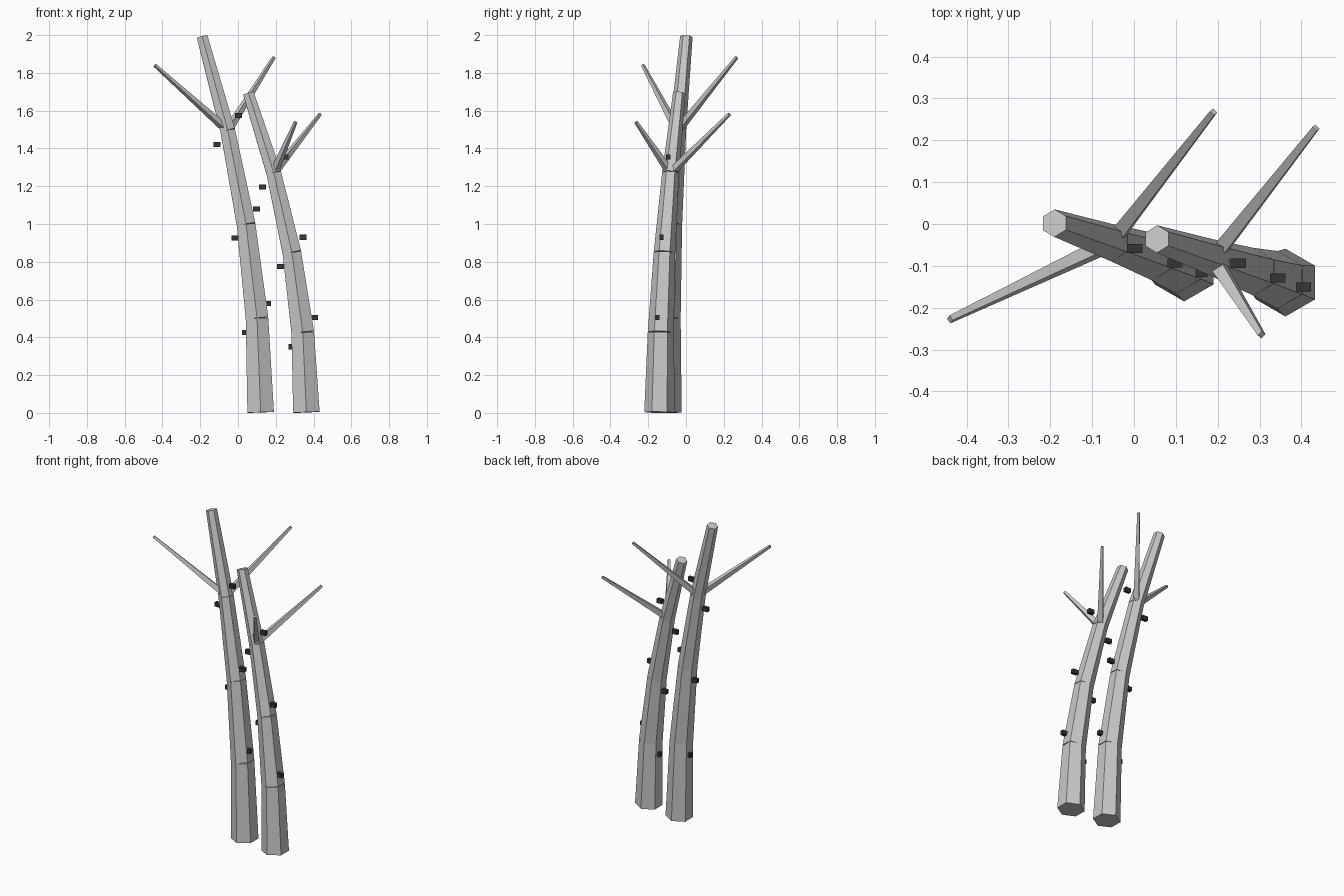
import bpy, bmesh
from mathutils import Vector, Matrix

if "Cube" in bpy.data.objects:
    bpy.data.objects.remove(bpy.data.objects["Cube"])


def material(name, v):
    m = bpy.data.materials.new(name)
    m.diffuse_color = (v, v, v, 1)
    m.use_nodes = True
    m.node_tree.nodes["Principled BSDF"].inputs["Base Color"].default_value = m.diffuse_color
    return m


BARK = material("pale_bark", 0.58)
MARK = material("dark_mark", 0.035)


def finish(name, bm, mat):
    me = bpy.data.meshes.new(name)
    bm.to_mesh(me)
    bm.free()
    me.materials.append(mat)
    bpy.context.collection.objects.link(bpy.data.objects.new(name, me))


def limb(bm, a, b, r1, r2, sides):
    # capped tapered cylinder from a to b
    d = b - a
    rot = Vector((0, 0, 1)).rotation_difference(d).to_matrix().to_4x4()
    bmesh.ops.create_cone(bm, cap_ends=True, segments=sides, radius1=r1, radius2=r2,
                          depth=d.length, matrix=Matrix.Translation((a + b) / 2) @ rot)


def tree(name, base, lean, height, tips, marks):
    def centre(t):
        return Vector((base[0] + lean[0] * t * t, base[1] + lean[1] * t * t,
                       0.003 + (height - 0.011) * t))

    # trunk: four tapered hexagonal segments along a curve
    bm = bmesh.new()
    for i in range(4):
        t0, t1 = i / 4, (i + 1) / 4
        limb(bm, centre(t0), centre(t1), 0.081 - 0.048 * t0, 0.081 - 0.048 * t1, 6)
    finish(name + "_trunk", bm, BARK)

    # branches from the top joint
    bm = bmesh.new()
    for tip in tips:
        limb(bm, centre(0.75), Vector(tip), 0.024, 0.010, 4)
    finish(name + "_branches", bm, BARK)

    # bark marks: small blocks, alternating left and right
    bm = bmesh.new()
    for x, z in marks:
        c = centre(z / height)
        y = c.y + (-0.02 if x > c.x else 0.01)
        bmesh.ops.create_cube(bm, size=1, matrix=Matrix.Translation((x, y, z))
                              @ Matrix.Diagonal((0.037, 0.022, 0.027, 1)))
    finish(name + "_bark_marks", bm, MARK)


tree("tall_tree", (0.12, -0.104), (-0.31, 0.106), 2.0,
     [(-0.44, -0.228, 1.84), (0.19, 0.268, 1.882)],
     [(0.04, 0.425), (0.157, 0.58), (-0.016, 0.925), (0.098, 1.08), (-0.112, 1.42), (0.002, 1.575)])
tree("short_tree", (0.362, -0.14), (-0.307, 0.104), 1.7,
     [(0.435, 0.23, 1.582), (0.305, -0.265, 1.54)],
     [(0.285, 0.35), (0.405, 0.505), (0.226, 0.775), (0.343, 0.93), (0.13, 1.195), (0.249, 1.355)])
